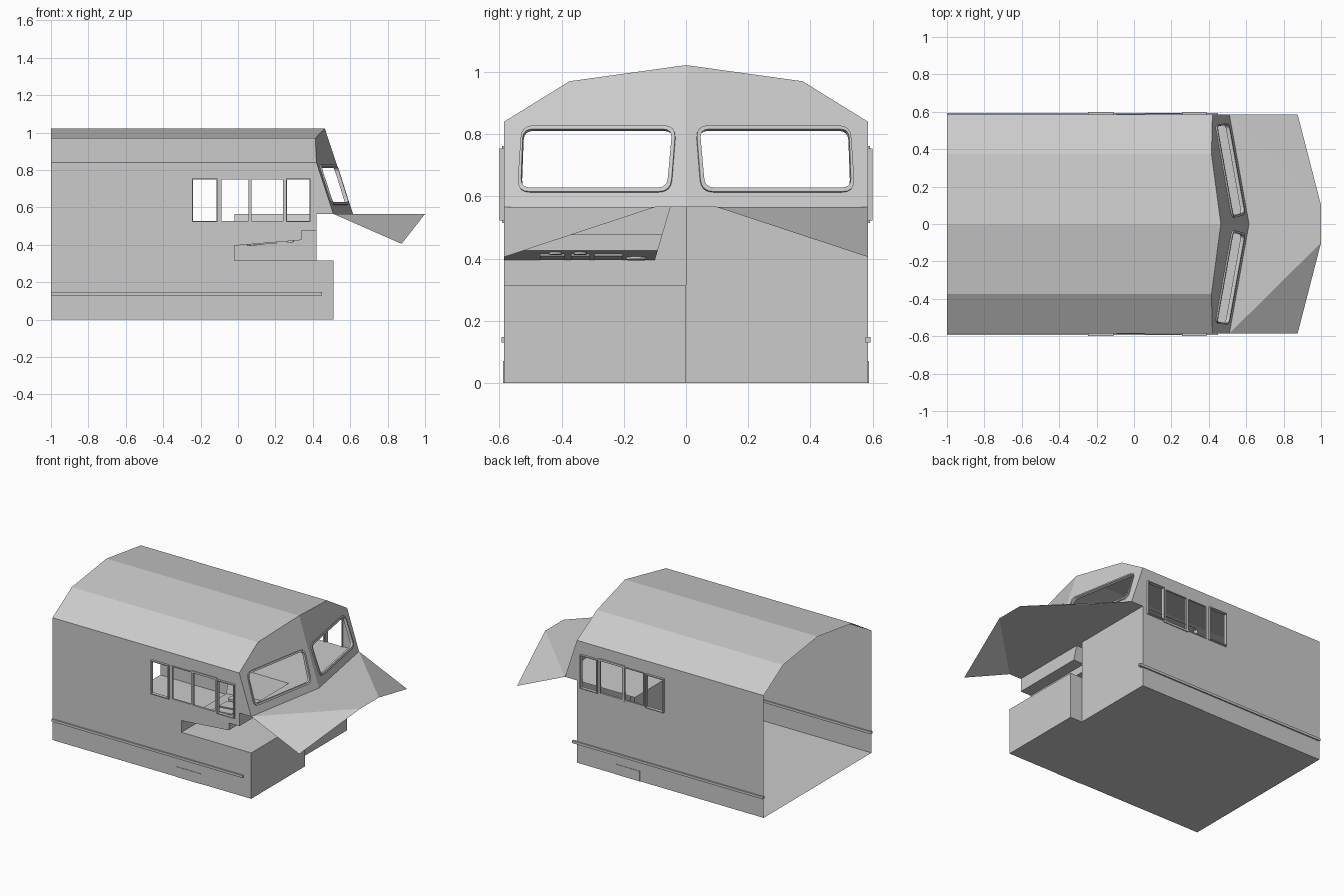
import bpy, bmesh, math
from mathutils import Vector

if "Cube" in bpy.data.objects:
    bpy.data.objects.remove(bpy.data.objects["Cube"])

W = 0.585      # half width
DECK = 0.565   # windscreen base height


def finish(name, bm):
    me = bpy.data.meshes.new(name)
    bm.to_mesh(me)
    bm.free()
    ob = bpy.data.objects.new(name, me)
    bpy.context.collection.objects.link(ob)
    return ob


def sheet(name, loops, out):
    """Flat panel from an outer loop and hole loops, facing 'out'."""
    bm = bmesh.new()
    out = Vector(out).normalized()
    edges = []
    for lp in loops:
        vs = [bm.verts.new(p) for p in lp]
        edges += [bm.edges.new((vs[i], vs[(i + 1) % len(vs)])) for i in range(len(vs))]
    if len(loops) == 1:
        bm.faces.new(vs)
    else:
        bmesh.ops.triangle_fill(bm, edges=edges, use_beauty=True, normal=out)
    bm.normal_update()
    for f in bm.faces:
        if f.normal.dot(out) < 0:
            f.normal_flip()
    return finish(name, bm)


def ring(name, rings):
    """Closed frame lofted through a cycle of loops."""
    bm = bmesh.new()
    rs = [[bm.verts.new(p) for p in r] for r in rings]
    n = len(rs[0])
    for k in range(len(rs)):
        a, b = rs[k], rs[(k + 1) % len(rs)]
        for i in range(n):
            j = (i + 1) % n
            bm.faces.new((a[i], a[j], b[j], b[i]))
    bmesh.ops.recalc_face_normals(bm, faces=bm.faces)
    return finish(name, bm)


def box(name, x, y, z, tilt=0):
    bm = bmesh.new()
    bmesh.ops.create_cube(bm, size=1)
    for v in bm.verts:
        v.co = Vector((v.co.x * (x[1] - x[0]), v.co.y * (y[1] - y[0]), v.co.z * (z[1] - z[0])))
    ob = finish(name, bm)
    ob.location = (sum(x) / 2, sum(y) / 2, sum(z) / 2)
    ob.rotation_euler.y = tilt
    return ob


def rounded(pts, r, n=5):
    """Round the corners of a 2D polygon."""
    res = []
    for i, p in enumerate(pts):
        p = Vector(p)
        a = (Vector(pts[i - 1]) - p).normalized() * r + p
        b = (Vector(pts[(i + 1) % len(pts)]) - p).normalized() * r + p
        for k in range(n):
            t = k / (n - 1)
            res.append(a * (1 - t) ** 2 + p * 2 * t * (1 - t) + b * t * t)
    return res


def rect(x0, x1, z0, z1, m=0):
    return [(x0 - m, z0 - m), (x1 + m, z0 - m), (x1 + m, z1 + m), (x0 - m, z1 + m)]


def front_x(y, z):
    return 0.615 - 0.1795 * abs(y) - 0.33 * (z - DECK)


# side walls with four window openings; the left wall is notched below the desk
windows = [(-0.24, -0.115, 0.015), (-0.087, 0.055, 0.004), (0.072, 0.24, 0.006), (0.262, 0.382, 0.015)]
ZW = (0.528, 0.748)
top = [(front_x(W, DECK), DECK), (front_x(W, 0.84), 0.84), (-1, 0.84)]
right_outline = [(-1, 0), (0.42, 0), (0.42, DECK)] + top
desk = [(-0.02, 0.395), (0.34, 0.425), (0.34, 0.475), (0.42, 0.475), (0.42, DECK)]
left_outline = [(-1, 0), (0.51, 0), (0.51, 0.315), (-0.02, 0.315)] + desk + top
for s, side, outline in ((-1, "left", left_outline), (1, "right", right_outline)):
    def on_wall(pts, off=0):
        return [(p[0], s * (W + off), p[1]) for p in pts]
    holes = [rect(a, b, *ZW) for a, b, d in windows]
    sheet(side + "_wall", [on_wall(l) for l in [outline] + holes], (0, s, 0))
    for i, (a, b, d) in enumerate(windows):
        inner, outer = rect(a, b, *ZW), rect(a, b, *ZW, 0.014 if i == 2 else 0.006)
        ring(f"{side}_window_frame_{i + 1}", [on_wall(outer, -0.008), on_wall(outer, d),
                                              on_wall(inner, d), on_wall(inner, -0.008)])
    # rubbing rail and step plate
    ys = sorted((s * (W - 0.008), s * (W + 0.009)))
    box(side + "_rail", (-1, 0.45), ys, (0.13, 0.147))
    ys = sorted((s * W, s * (W + 0.003)))
    box(side + "_step_plate", (-0.06, 0.13), ys, (0.0, 0.07))

# faceted roof
roof = [(-W, 0.84), (-0.375, 0.97), (0, 1.022), (0.375, 0.97), (W, 0.84)]
bm = bmesh.new()
rows = [(bm.verts.new((-1, y, z)), bm.verts.new((front_x(y, z), y, z))) for y, z in roof]
for a, b in zip(rows, rows[1:]):
    bm.faces.new((a[0], a[1], b[1], b[0]))
finish("roof", bm)

# two raked windscreens with rounded frames
inner2 = rounded([(0.043, 0.814), (0.523, 0.814), (0.53, 0.626), (0.06, 0.626)], 0.03)
outer2 = rounded([(0.031, 0.826), (0.528, 0.826), (0.542, 0.613), (0.048, 0.613)], 0.04)
for s, side in ((-1, "left"), (1, "right")):
    nrm = Vector((1, s * 0.1795, 0.33)).normalized()

    def on_front(pts, off=0):
        return [Vector((front_x(y, z), s * y, z)) + nrm * off for y, z in pts]
    outline = [(0, DECK), (W, DECK), (W, 0.84), (0.375, 0.97), (0, 1.022)]
    sheet(side + "_windscreen_panel", [on_front(outline), on_front(inner2)], nrm)
    ring(side + "_windscreen_frame", [on_front(outer2, -0.006), on_front(outer2, 0.008),
                                      on_front(inner2, 0.008), on_front(inner2, -0.012)])

# nose hood: flat centre with drooping corners
xb = front_x(W, DECK)
sheet("hood_top", [[(0.42, -W, DECK), (xb, -W, DECK), (1, -0.1, DECK), (1, 0.1, DECK),
                    (xb, W, DECK), (0.42, W, DECK)]], (0, 0, 1))
sheet("hood_front", [[(1, -0.1, DECK), (0.875, -W, 0.405), (xb, -W, DECK)]], (0, 0, 1))
sheet("hood_front_right", [[(1, 0.1, DECK), (0.875, W, 0.405), (xb, W, DECK)]], (0, 0, 1))

# floor and front bulkheads
sheet("floor", [[(-1, -W, 0), (0.51, -W, 0), (0.51, 0, 0), (0.42, 0, 0), (0.42, W, 0), (-1, W, 0)]], (0, 0, -1))


def cross_panel(name, x, y0, y1, z0, z1, d=1):
    sheet(name, [[(x, y0, z0), (x, y1, z0), (x, y1, z1), (x, y0, z1)]], (d, 0, 0))


def deck_panel(name, x0, x1, y0, y1, z):
    sheet(name, [[(x0, y0, z), (x1, y0, z), (x1, y1, z), (x0, y1, z)]], (0, 0, 1))


cross_panel("left_nose_front", 0.51, -W, 0, 0, 0.315)
cross_panel("right_nose_front", 0.42, 0, W, 0, DECK)
cross_panel("right_bulkhead", -0.02, 0, W, 0, DECK, -1)
cross_panel("left_bulkhead", -0.02, -W, -0.1, 0, 0.395, -1)
sheet("bulkhead_corner", [[(-0.02, -0.1, 0), (-0.02, 0, 0), (-0.02, 0, DECK),
                           (-0.02, -0.05, DECK), (-0.02, -0.1, 0.395)]], (-1, 0, 0))
deck_panel("left_nose_deck", -0.02, 0.51, -W, 0, 0.315)
deck_panel("right_deck", -0.02, 0.42, -0.05, W, DECK)
sheet("centre_wall", [[(-0.02, 0, 0.315), (0.42, 0, 0.315), (0.42, 0, DECK), (-0.02, 0, DECK)]], (0, -1, 0))
sheet("nose_step_side", [[(0.42, 0, 0), (0.51, 0, 0), (0.51, 0, 0.315), (0.42, 0, 0.315)]], (0, 1, 0))

# driver's desk: stepped sheet with a slanted inner side
bm = bmesh.new()


def slant_y(z):
    return -0.1 + 0.05 * (z - 0.395) / 0.17


prs = [(bm.verts.new((x, -W, z)), bm.verts.new((x, slant_y(z), z))) for x, z in desk]
for a, b in zip(prs, prs[1:]):
    bm.faces.new((a[0], b[0], b[1], a[1]))
bm.faces.new([p[1] for p in prs] + [bm.verts.new((-0.02, -0.05, DECK))])
bmesh.ops.recalc_face_normals(bm, faces=bm.faces)
finish("drivers_desk", bm)

# instruments let into the desk
for i, (y0, y1) in enumerate([(-0.47, -0.39), (-0.37, -0.31), (-0.295, -0.205)]):
    box(f"desk_instrument_{i + 1}", (0.06, 0.21), (y0, y1), (0.402, 0.414), -0.083)
for i, (x, y, r) in enumerate([(0.08, -0.16, 0.033), (0.28, -0.42, 0.02), (0.28, -0.34, 0.02)]):
    bm = bmesh.new()
    bmesh.ops.create_cone(bm, cap_ends=True, segments=16, radius1=r, radius2=r, depth=0.022)
    ob = finish(f"desk_dial_{i + 1}", bm)
    ob.location = (x, y, 0.4 + x * 0.083)
    ob.rotation_euler.y = -0.083
